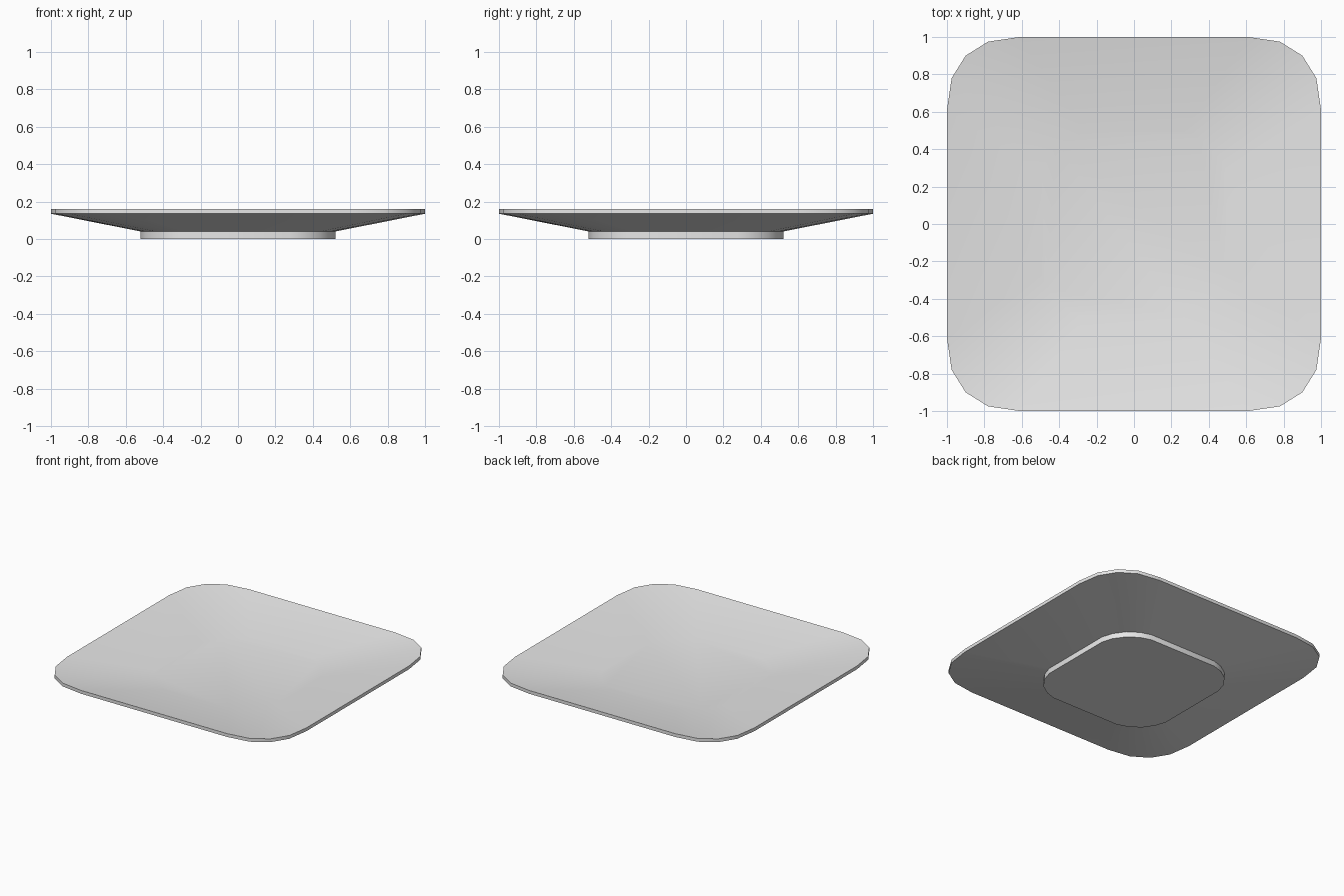
import bpy, bmesh

cube = bpy.data.objects.get("Cube")
if cube:
    bpy.data.objects.remove(cube, do_unlink=True)

# Single grey glaze
glaze = bpy.data.materials.new("light grey ceramic")
glaze.use_nodes = True
GREY = (0.8, 0.8, 0.8, 1.0)
glaze.diffuse_color = GREY
glaze.node_tree.nodes["Principled BSDF"].inputs["Base Color"].default_value = GREY

# One corner of the rounded square: outer rim and foot, both counterclockwise
RIM = [(1.0, 0.61), (0.975, 0.78), (0.90, 0.90), (0.78, 0.975), (0.61, 1.0)]
FOOT = [(0.52, 0.28), (0.495, 0.36), (0.44, 0.44), (0.36, 0.495), (0.28, 0.52)]


def outline(corner):
    """Repeat one corner around the four quarter turns."""
    points = []
    for turn in range(4):
        for x, y in corner:
            for _ in range(turn):
                x, y = -y, x
            points.append((x, y))
    return points


# Rings from the underside, up the outside, over the rim, down to the well
RINGS = [(FOOT, 1.0, 0.0), (FOOT, 1.0, 0.04), (RIM, 1.0, 0.135),
         (RIM, 1.0, 0.16), (FOOT, 0.95, 0.065)]

bm = bmesh.new()
rings = [[bm.verts.new((x * s, y * s, z)) for x, y in outline(c)]
         for c, s, z in RINGS]
for low, high in zip(rings, rings[1:]):
    n = len(low)
    for i in range(n):
        j = (i + 1) % n
        bm.faces.new((low[i], low[j], high[j], high[i]))

# Flat foot and well floor
bm.faces.new(rings[0][::-1])
bm.faces.new(rings[-1])

mesh = bpy.data.meshes.new("square_plate")
bm.to_mesh(mesh)
bm.free()
mesh.materials.append(glaze)
plate = bpy.data.objects.new("square_plate", mesh)
bpy.context.collection.objects.link(plate)

# Smooth curves with crisp rim and foot edges
bpy.ops.object.select_all(action='DESELECT')
plate.select_set(True)
bpy.context.view_layer.objects.active = plate
bpy.ops.object.shade_smooth_by_angle(angle=0.6)
